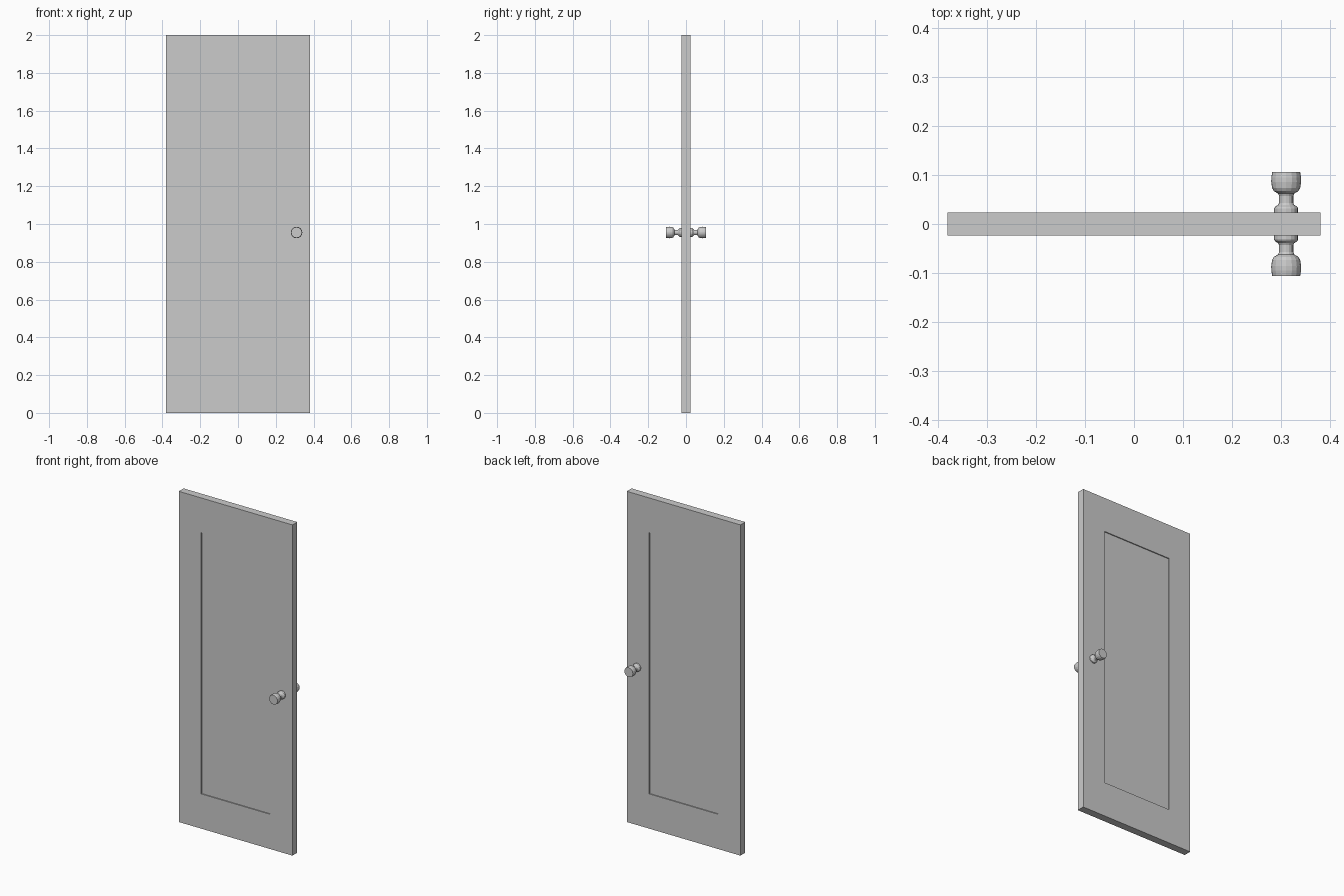
import bpy, bmesh, math
from mathutils import Matrix

if "Cube" in bpy.data.objects:
    bpy.data.objects.remove(bpy.data.objects["Cube"])

W, H, T = 0.76, 2.0, 0.046          # door width, height, thickness
PANEL_X, PANEL_Z0, PANEL_Z1 = 0.23, 0.21, 1.79
RECESS = 0.006
KNOB_X, KNOB_Z, SIDES = 0.31, 0.955, 16


def add_object(name, bm):
    bmesh.ops.recalc_face_normals(bm, faces=bm.faces)
    mesh = bpy.data.meshes.new(name)
    bm.to_mesh(mesh)
    bm.free()
    obj = bpy.data.objects.new(name, mesh)
    bpy.context.collection.objects.link(obj)
    return obj


# Door slab with a sunken panel on both faces
bm = bmesh.new()
bmesh.ops.create_cube(bm, size=1, matrix=Matrix.Translation((0, 0, H / 2))
                      @ Matrix.Diagonal((W, T, H, 1)))
bm.normal_update()
for face in [f for f in bm.faces if abs(f.normal.y) > 0.9]:
    side = math.copysign(1, face.normal.y)
    bmesh.ops.inset_individual(bm, faces=[face], thickness=0.1)
    for v in face.verts:
        v.co.x = math.copysign(PANEL_X, v.co.x)
        v.co.z = PANEL_Z1 if v.co.z > H / 2 else PANEL_Z0
    inner = bmesh.ops.extrude_discrete_faces(bm, faces=[face])["faces"]
    for v in inner[0].verts:
        v.co.y -= side * RECESS
add_object("door_slab", bm)

# Turned knob profile: (radius, distance from the door's middle plane)
PROFILE = [(0.0245, 0.021), (0.0245, 0.032), (0.0225, 0.035), (0.0165, 0.039),
           (0.0145, 0.043), (0.0145, 0.057), (0.0165, 0.062), (0.025, 0.067),
           (0.0285, 0.073), (0.0305, 0.086), (0.0303, 0.095), (0.0285, 0.1055)]


def make_knob(name, side):
    bm = bmesh.new()
    rings = []
    for r, d in PROFILE:
        rings.append([bm.verts.new((KNOB_X + r * math.cos(a), side * d,
                                    KNOB_Z + r * math.sin(a)))
                      for a in (math.tau * i / SIDES for i in range(SIDES))])
    for lo, hi in zip(rings, rings[1:]):
        for i in range(SIDES):
            j = (i + 1) % SIDES
            bm.faces.new((lo[i], lo[j], hi[j], hi[i]))
    bm.faces.new(rings[0])
    bm.faces.new(rings[-1])
    add_object(name, bm)


# Knobs on both sides
make_knob("front_knob", -1)
make_knob("back_knob", 1)
